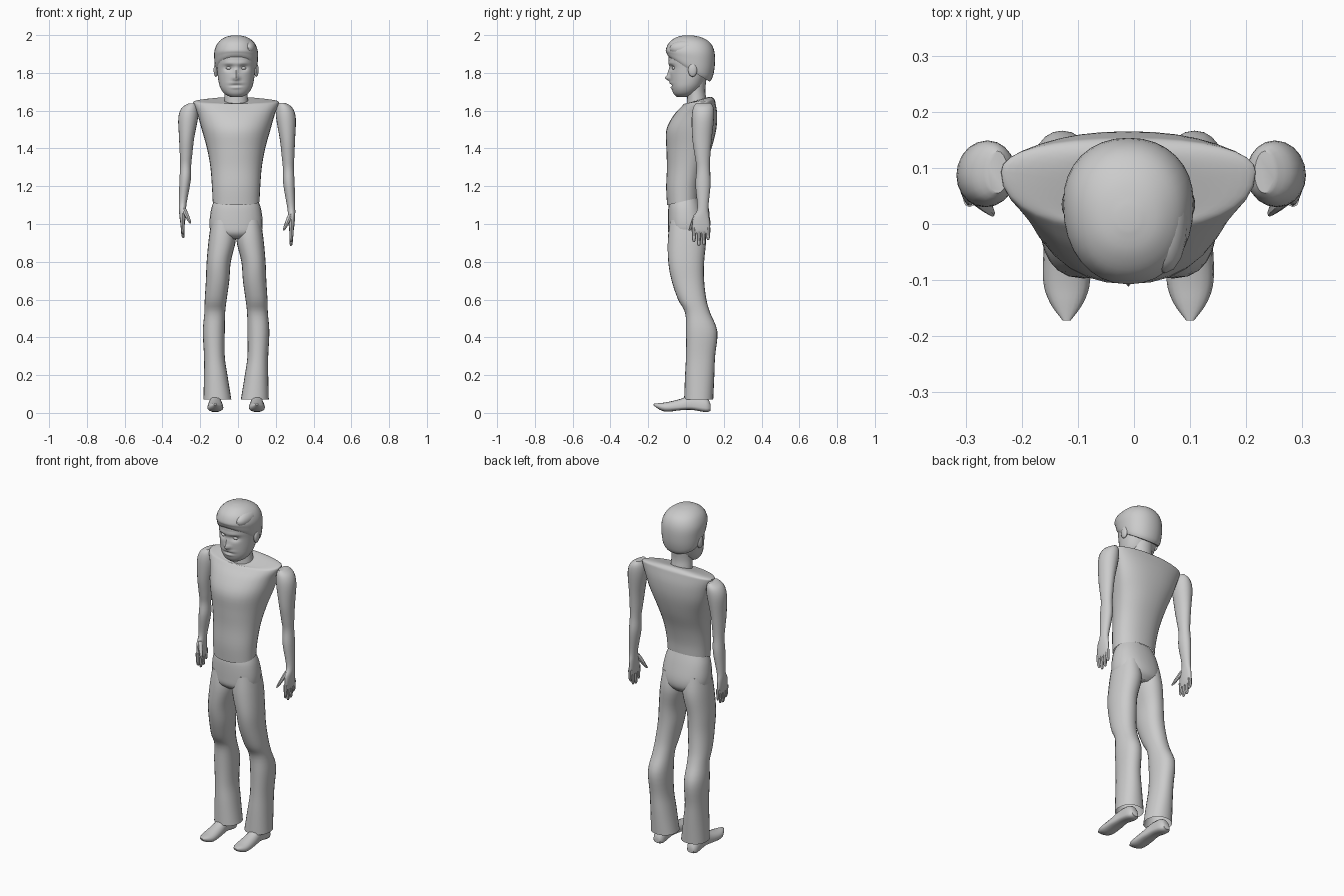
import bpy, bmesh
from math import sin, cos, pi, exp, copysign, radians
from mathutils import Vector


def finish(name, bm, angle=40):
    bmesh.ops.recalc_face_normals(bm, faces=bm.faces)
    mesh = bpy.data.meshes.new(name)
    bm.to_mesh(mesh)
    bm.free()
    ob = bpy.data.objects.new(name, mesh)
    bpy.context.collection.objects.link(ob)
    bpy.ops.object.select_all(action='DESELECT')
    ob.select_set(True)
    bpy.context.view_layer.objects.active = ob
    bpy.ops.object.shade_smooth_by_angle(angle=radians(angle))
    return ob


def spline(rows, steps):
    """Catmull-Rom interpolation between cross-section rows."""
    rows = [Vector(r + (0,) * (7 - len(r))) for r in rows]
    out = []
    for i in range(len(rows) - 1):
        a, b, c, d = rows[max(i - 1, 0)], rows[i], rows[i + 1], rows[min(i + 2, len(rows) - 1)]
        for k in range(steps):
            t = k / steps
            out.append(b + (c - a) * (t / 2) + (a * 2 - b * 5 + c * 4 - d) * (t * t / 2)
                       + (b * 3 - a - c * 3 + d) * (t ** 3 / 2))
    return out + [rows[-1]]


def loft(name, rows, x0=0, side=1, n=24, steps=4, p=2.0, caps=(True, True),
         along_y=False, shape=None, angle=40):
    """Row = (height, centre x, half width, widest depth, front, back, tilt)."""
    bm = bmesh.new()
    rings = []
    for h, cx, hw, mid, lo, hi, tilt in spline(rows, steps):
        ring = []
        for k in range(n):
            c, s = cos(2 * pi * k / n), sin(2 * pi * k / n)
            x = cx + hw * copysign(abs(c) ** (2 / p), c)
            r = (hi - mid) if s > 0 else (mid - lo)
            b = mid + r * copysign(abs(s) ** (2 / p), s)
            z = h + tilt * (b - mid)
            co = Vector((x0 + side * x, z, b) if along_y else (x0 + side * x, b, z))
            ring.append(bm.verts.new(shape(co) if shape else co))
        rings.append(ring)
    for a, b in zip(rings, rings[1:]):
        for k in range(n):
            bm.faces.new((a[k], a[(k + 1) % n], b[(k + 1) % n], b[k]))
    if caps[0]:
        bm.faces.new(rings[0])
    if caps[1]:
        bm.faces.new(rings[-1])
    return finish(name, bm, angle)


def ball(name, loc, size):
    bm = bmesh.new()
    bmesh.ops.create_uvsphere(bm, u_segments=16, v_segments=10, radius=1)
    for v in bm.verts:
        v.co = Vector([c * s + l for c, s, l in zip(v.co, size, loc)])
    return finish(name, bm)


CX = -0.01  # body centre line

# Shirt torso, wide and flat at the back of the shoulders
loft("shirt", [
    (1.12, 0, .124, -.015, -.100, .072, .24),
    (1.20, 0, .128, -.01, -.105, .078, .08),
    (1.30, 0, .136, .01, -.101, .10),
    (1.40, 0, .154, .04, -.104, .135),
    (1.50, 0, .182, .075, -.104, .160),
    (1.58, 0, .205, .088, -.062, .165),
    (1.635, 0, .226, .092, -.022, .156, .1),
    (1.652, 0, .215, .092, -.008, .150, .15),
    (1.658, 0, .14, .08, -.005, .135, .25),
    (1.655, 0, .075, .06, -.004, .118, .3)], CX, n=32, p=2.2, caps=(False, True))

# Trousers: hip section plus two flared legs
loft("trouser_hips", [
    (1.13, 0, .114, -.012, -.088, .064, .2),
    (1.08, 0, .132, -.005, -.094, .086),
    (1.00, 0, .141, 0, -.096, .106),
    (.95, 0, .128, 0, -.092, .104),
    (.92, 0, .07, 0, -.06, .08)], CX, p=2.3)
for s, tag in ((-1, "left"), (1, "right")):
    loft("trouser_leg_" + tag, [
        (1.02, .07, .060, 0, -.085, .090),
        (.92, .073, .072, 0, -.096, .106),
        (.80, .092, .064, 0, -.094, .096),
        (.70, .098, .062, .01, -.076, .096),
        (.60, .108, .058, .03, -.042, .108),
        (.53, .113, .055, .055, -.005, .128),
        (.43, .118, .058, .075, .000, .166),
        (.30, .115, .055, .075, .000, .154),
        (.20, .108, .062, .07, -.005, .150),
        (.07, .099, .074, .067, -.010, .144)], CX, s, p=2.2, caps=(True, False))
    # Pointed shoe, lofted from heel to toe
    loft("shoe_" + tag, [
        (.130, .11, .020, .025, .012, .045),
        (.105, .11, .034, .025, .004, .085),
        (.03, .11, .034, .035, .016, .095),
        (-.03, .11, .040, .03, .014, .074),
        (-.10, .11, .042, .028, .006, .057),
        (-.14, .11, .030, .034, .017, .052),
        (-.172, .11, .007, .044, .040, .048)], CX, s, n=16, along_y=True, p=2.3)

    # Arms hang slightly bent; one reaches a little lower than the other
    k = 1 - .03 * -s

    def drop(rows):
        return [(1.6 - (1.6 - r[0]) * k,) + r[1:] for r in rows]

    loft("arm_" + tag, drop([
        (1.640, .238, .018, .09, .055, .130),
        (1.615, .250, .043, .09, .038, .146),
        (1.56, .259, .052, .088, .030, .148),
        (1.45, .267, .040, .082, .034, .136),
        (1.36, .270, .033, .085, .048, .128),
        (1.30, .272, .029, .09, .056, .126),
        (1.22, .275, .030, .09, .050, .130),
        (1.10, .287, .021, .088, .060, .118),
        (1.05, .289, .018, .08, .038, .123),
        (.99, .288, .013, .08, .032, .128),
        (.97, .287, .008, .08, .036, .125)]), -.005, s, n=20)
    for i, (y, tip) in enumerate(((.042, .925), (.068, .905), (.094, .91), (.117, .935))):
        loft("finger_%s_%d" % (tag, i + 1), drop([
            (1.0, .288, .011, y, y - .012, y + .012),
            (.96, .288, .010, y, y - .011, y + .011),
            (tip + .01, .286, .008, y, y - .009, y + .009),
            (tip, .285, .003, y, y - .004, y + .004)]), -.005, s, n=8, steps=2)
    loft("thumb_" + tag, drop([
        (1.07, .284, .012, .06, .045, .075),
        (1.04, .272, .013, .045, .03, .06),
        (1.00, .254, .009, .027, .017, .038),
        (.985, .247, .004, .018, .013, .023)]), -.005, s, n=8, steps=2)
    # Ear
    ball("ear_" + tag, (CX + s * .107, .035, 1.815), (.012, .024, .036))
    # Eye
    ball("eye_" + tag, (CX + s * .038, -.060, 1.825), (.016, .014, .009))

# Neck
loft("neck", [
    (1.60, 0, .066, .06, .000, .120),
    (1.66, 0, .062, .055, .006, .108),
    (1.71, 0, .060, .05, .005, .102),
    (1.78, 0, .065, .05, -.01, .110)], CX)

# Face relief: (x, z, spread x, spread z, depth), negative depth comes forward
RELIEF = [(-.038, 1.827, .022, .015, .018), (.038, 1.827, .022, .015, .018),
          (0, 1.772, .015, .014, -.026), (0, 1.80, .010, .025, -.012),
          (-.035, 1.85, .03, .008, -.007), (.035, 1.85, .03, .008, -.007),
          (0, 1.747, .035, .007, -.006), (0, 1.733, .028, .005, .007),
          (0, 1.722, .022, .006, -.006)]


def face(co):
    if co.y < .01:
        co.y += sum(d * exp(-((co.x - CX - x) / sx) ** 2 - ((co.z - z) / sz) ** 2)
                    for x, z, sx, sz, d in RELIEF)
    return co


# Head with a full bearded jaw
loft("head", [
    (1.672, 0, .030, -.02, -.048, .000),
    (1.69, 0, .062, -.005, -.066, .045),
    (1.72, 0, .083, .005, -.076, .080),
    (1.76, 0, .094, .02, -.082, .100),
    (1.82, 0, .101, .03, -.086, .120),
    (1.88, 0, .105, .035, -.092, .135),
    (1.94, 0, .095, .03, -.080, .120),
    (1.98, 0, .045, .03, -.03, .07)], CX, n=56, steps=7, p=2.15, shape=face, angle=60)

# Hair cap, low at the nape and swept up over the forehead
loft("hair", [
    (1.805, 0, .104, .04, -.090, .125, -.6),
    (1.825, 0, .111, .04, -.098, .140, -.5),
    (1.865, 0, .115, .04, -.103, .152, -.28),
    (1.915, 0, .115, .035, -.107, .151, -.05),
    (1.96, 0, .096, .025, -.090, .128),
    (1.988, 0, .060, .015, -.052, .082),
    (1.999, 0, .018, .01, -.01, .03)], CX, n=32, p=2.15)
# Raised parting roll on one side
ball("hair_parting", (.055, .01, 1.93), (.042, .098, .045))
